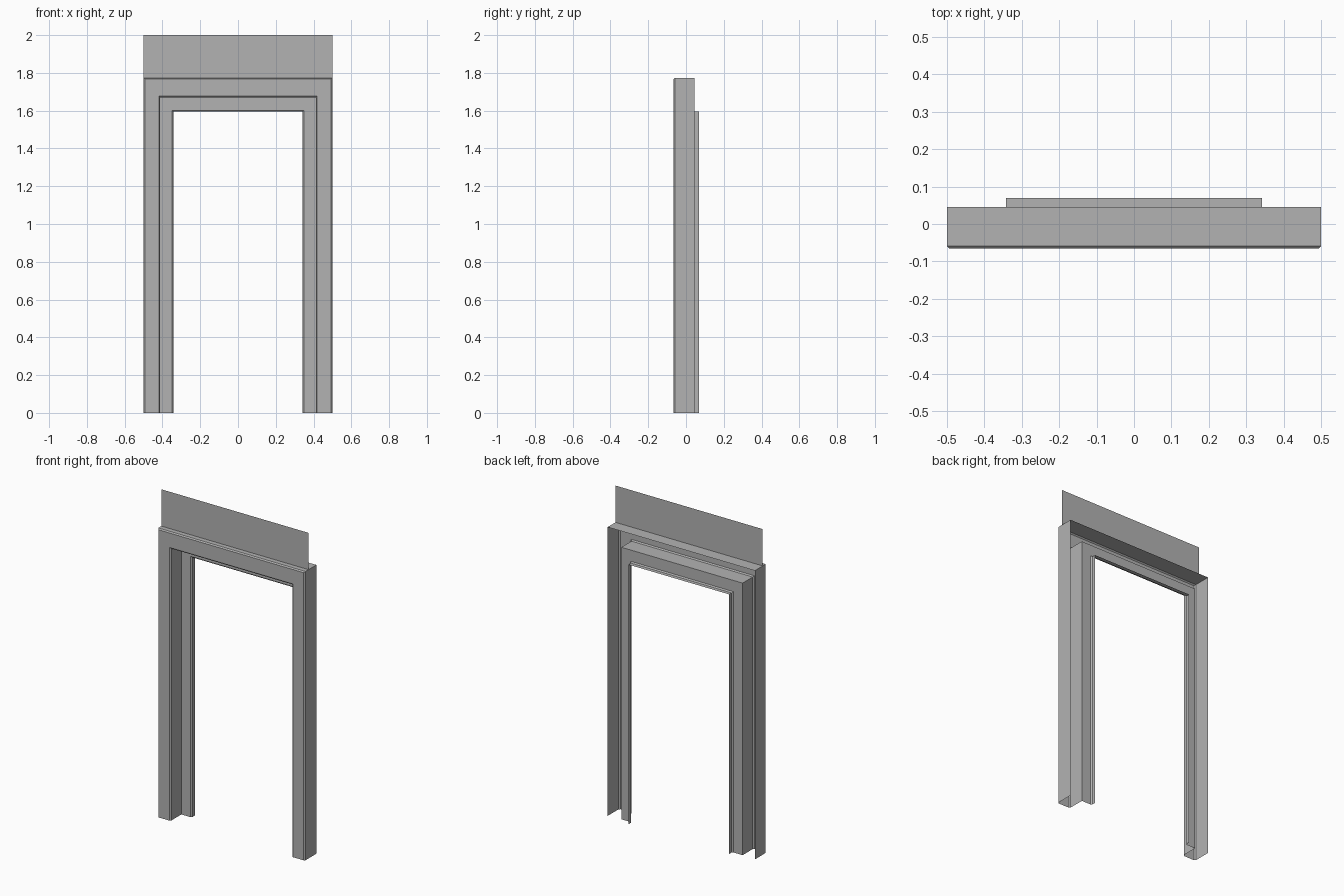
import bpy

# Remove the default cube
cube = bpy.data.objects.get("Cube")
if cube:
    bpy.data.objects.remove(cube, do_unlink=True)

GREY = (0.45, 0.45, 0.45, 1.0)
grey = bpy.data.materials.new("plain grey")
grey.use_nodes = True
grey.diffuse_color = GREY
grey.node_tree.nodes["Principled BSDF"].inputs["Base Color"].default_value = GREY


def add_mesh(name, verts, faces):
    mesh = bpy.data.meshes.new(name)
    mesh.from_pydata(verts, [], faces)
    mesh.materials.append(grey)
    obj = bpy.data.objects.new(name, mesh)
    bpy.context.collection.objects.link(obj)
    return obj


def sweep_frame(name, profile):
    """Sweep an open section (half width, head height, depth) up, across and down."""
    n = len(profile)
    verts = []
    for side, at_head in ((-1, 0), (-1, 1), (1, 1), (1, 0)):
        verts += [(side * half, y, head * at_head) for half, head, y in profile]
    faces = []
    for i in range(3):
        for j in range(n - 1):
            a = i * n + j
            faces.append((a, a + 1, a + n + 1, a + n))
    return add_mesh(name, verts, faces)


FRONT, BACK, REAR = -0.066, 0.046, 0.07
CHAMFER = 0.007
TOP = 1.774
reveal = (0.412, 1.671)
lip = (0.342, 1.595)

# Outer casing: side wall, chamfer, front face, chamfer, deep reveal
sweep_frame("outer_casing", [
    (0.5, TOP, BACK),
    (0.5, TOP, FRONT + CHAMFER),
    (0.5 - CHAMFER, TOP - CHAMFER, FRONT),
    (reveal[0] + CHAMFER, reveal[1] + CHAMFER, FRONT),
    (*reveal, FRONT + CHAMFER),
    (*reveal, BACK - CHAMFER),
])

# Inner stop: recessed face, chamfer and the lip running to the rear
sweep_frame("inner_stop", [
    (*reveal, BACK - CHAMFER),
    (lip[0] + CHAMFER, lip[1] + CHAMFER, BACK - CHAMFER),
    (*lip, BACK),
    (*lip, REAR),
])

# Thin upright panel standing on the head of the frame
PANEL_Y = -0.03
add_mesh("top_panel",
         [(x, PANEL_Y, z) for x, z in ((-0.5, TOP), (0.5, TOP), (0.5, 2), (-0.5, 2))],
         [(0, 1, 2, 3)])
